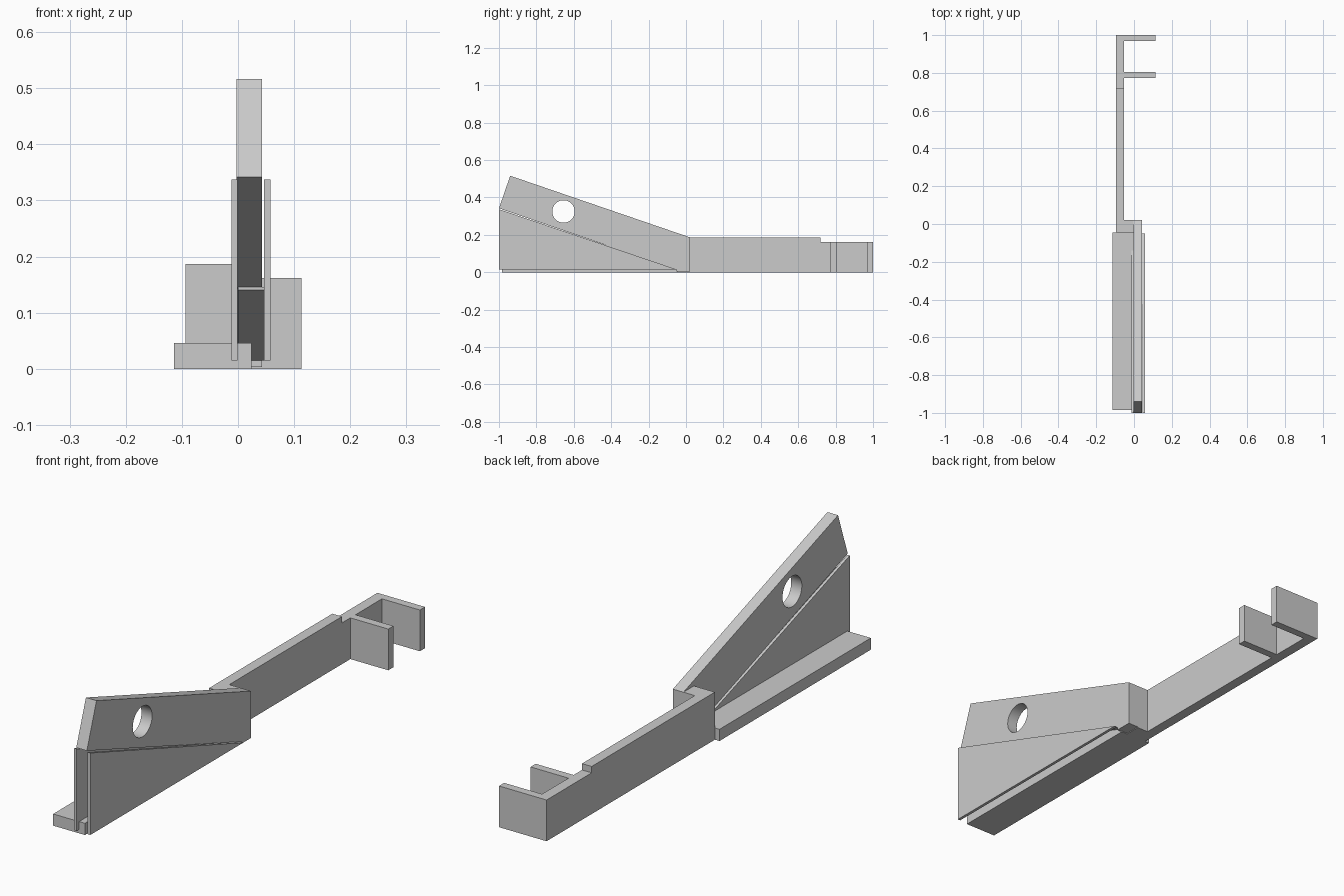
import bpy
import bmesh
from math import pi
from mathutils import Vector

if "Cube" in bpy.data.objects:
    bpy.data.objects.remove(bpy.data.objects["Cube"])

grey = bpy.data.materials.new("plain grey")
grey.use_nodes = True
COLOUR = (0.6, 0.6, 0.6, 1)
grey.diffuse_color = COLOUR
grey.node_tree.nodes["Principled BSDF"].inputs["Base Color"].default_value = COLOUR


def prism(name, profile, axis, low, high):
    """Extrude a 2D profile along x (profile is y, z) or z (profile is x, y)."""
    bm = bmesh.new()
    place = (lambda a, b: (low, a, b)) if axis == "x" else (lambda a, b: (a, b, low))
    face = bm.faces.new([bm.verts.new(place(a, b)) for a, b in profile])
    grown = bmesh.ops.extrude_face_region(bm, geom=[face])
    move = Vector((high - low, 0, 0) if axis == "x" else (0, 0, high - low))
    bmesh.ops.translate(bm, vec=move,
                        verts=[v for v in grown["geom"] if isinstance(v, bmesh.types.BMVert)])
    bmesh.ops.recalc_face_normals(bm, faces=bm.faces)
    mesh = bpy.data.meshes.new(name)
    bm.to_mesh(mesh)
    bm.free()
    mesh.materials.append(grey)
    obj = bpy.data.objects.new(name, mesh)
    bpy.context.collection.objects.link(obj)
    return obj


def box(name, x, y, z):
    return prism(name, [(x[0], y[0]), (x[1], y[0]), (x[1], y[1]), (x[0], y[1])], "z", *z)


# Sloping lever with a round hole
lever = prism("lever", [(-0.94, 0.516), (-1, 0.342), (-0.05, 0.015), (-0.05, 0.003),
                        (0.02, 0.003), (0.02, 0.187)], "x", -0.003, 0.043)
bpy.ops.mesh.primitive_cylinder_add(vertices=48, radius=0.06, depth=0.3,
                                    location=(0.02, -0.655, 0.325), rotation=(0, pi / 2, 0))
cutter = bpy.context.object
cutter.name = "hole_cutter"
cutter.data.materials.append(grey)
cut = lever.modifiers.new("hole", "BOOLEAN")
cut.operation = "DIFFERENCE"
cut.solver = "EXACT"
cut.object = cutter
bpy.context.view_layer.objects.active = lever
bpy.ops.object.select_all(action="DESELECT")
lever.select_set(True)
bpy.ops.object.modifier_apply(modifier=cut.name)
bpy.data.objects.remove(cutter)
bpy.ops.object.shade_smooth_by_angle()

# Thin triangular plates on both sides, under the lever
for name, low, high in (("left_plate", 0.046, 0.058), ("right_plate", -0.012, -0.001)):
    prism(name, [(-1, 0.015), (-0.05, 0.015), (-1, 0.337)], "x", low, high)

# Narrow web joining the lever to the left plate
prism("plate_web", [(-0.43, 0.146), (-0.05, 0.015), (-0.43, 0.14)], "x", 0.0, 0.047)

# Base strip
box("base", (-0.114, 0.024), (-0.985, -0.045), (0, 0.046))

# Long arm with a stepped top, and the block joining it to the lever
prism("arm", [(-0.045, 0), (1, 0), (1, 0.162), (0.72, 0.162), (0.72, 0.187), (-0.045, 0.187)],
      "x", -0.094, -0.052)
box("joint_block", (-0.052, -0.003), (-0.045, 0.02), (0, 0.187))

# Two clip fingers at the back end
for name, y in (("front_finger", (0.772, 0.804)), ("back_finger", (0.968, 1.0))):
    box(name, (-0.052, 0.113), y, (0, 0.162))
